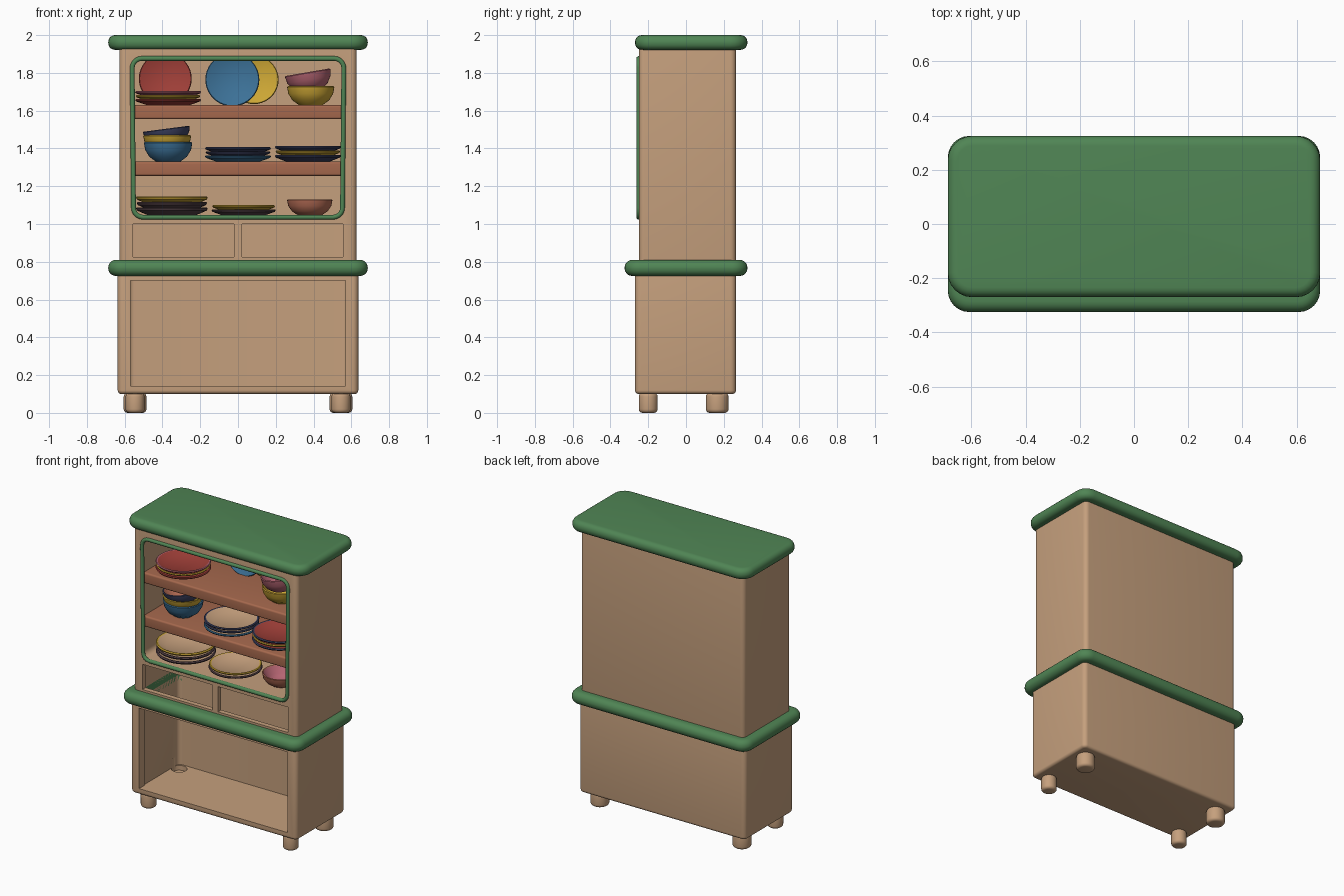
import bpy, bmesh, math
from mathutils import Vector

if "Cube" in bpy.data.objects:
    bpy.data.objects.remove(bpy.data.objects["Cube"])


def material(name, r, g, b):
    m = bpy.data.materials.new(name)
    m.use_nodes = True
    m.diffuse_color = (r, g, b, 1)
    m.node_tree.nodes["Principled BSDF"].inputs["Base Color"].default_value = (r, g, b, 1)
    return m


tan = material("tan wood", 0.56, 0.35, 0.205)
green = material("green paint", 0.08, 0.235, 0.09)
brown = material("brown shelf wood", 0.38, 0.14, 0.075)
red = material("red glaze", 0.35, 0.05, 0.04)
blue = material("blue glaze", 0.045, 0.165, 0.31)
yellow = material("yellow glaze", 0.6, 0.38, 0.035)
navy = material("navy glaze", 0.05, 0.058, 0.13)
pink = material("pink glaze", 0.46, 0.13, 0.17)
plum = material("plum glaze", 0.1, 0.06, 0.07)
terracotta = material("terracotta glaze", 0.46, 0.15, 0.09)


def finish(bm, name, mats):
    bmesh.ops.recalc_face_normals(bm, faces=bm.faces[:])
    me = bpy.data.meshes.new(name)
    bm.to_mesh(me)
    bm.free()
    ob = bpy.data.objects.new(name, me)
    bpy.context.collection.objects.link(ob)
    for m in mats:
        me.materials.append(m)
    return ob


def smooth(ob):
    bpy.ops.object.select_all(action='DESELECT')
    ob.select_set(True)
    bpy.context.view_layer.objects.active = ob
    bpy.ops.object.shade_smooth_by_angle(angle=math.radians(35))


def box(name, lo, hi, mat, corner=0, edge=0, axis=2):
    """Box with corners rounded about one axis, then softened edges."""
    bm = bmesh.new()
    bmesh.ops.create_cube(bm, size=1)
    lo, hi = Vector(lo), Vector(hi)
    for v in bm.verts:
        v.co = (lo + hi) / 2 + v.co * (hi - lo)
    if corner:
        es = [e for e in bm.edges
              if abs((e.verts[0].co - e.verts[1].co).normalized()[axis]) > 0.9]
        bmesh.ops.bevel(bm, geom=es, offset=corner, segments=6, profile=0.5, affect='EDGES')
    if edge:
        es = [e for e in bm.edges if e.calc_face_angle(0) > 0.8]
        bmesh.ops.bevel(bm, geom=es, offset=edge, segments=5, profile=0.5, affect='EDGES')
    return finish(bm, name, [mat])


def cylinder(name, x, y, r, z0, z1, mat, edge=0):
    bm = bmesh.new()
    bmesh.ops.create_cone(bm, cap_ends=True, segments=32, radius1=r, radius2=r, depth=z1 - z0)
    bmesh.ops.translate(bm, verts=bm.verts[:], vec=(x, y, (z0 + z1) / 2))
    if edge:
        es = [e for e in bm.edges if e.calc_face_angle(0) > 0.8]
        bmesh.ops.bevel(bm, geom=es, offset=edge, segments=4, profile=0.5, affect='EDGES')
    return finish(bm, name, [mat])


def cut(ob, *cutters):
    """Subtract the cutters from a part and discard them."""
    for c in cutters:
        c.hide_render = True
        mod = ob.modifiers.new("cut", 'BOOLEAN')
        mod.operation, mod.solver, mod.object = 'DIFFERENCE', 'EXACT', c
        bpy.context.view_layer.objects.active = ob
        bpy.ops.object.modifier_apply(modifier=mod.name)
        bpy.data.objects.remove(c)
    smooth(ob)


# Lower cabinet: hollow, open at the front and up through the counter
def cavity(z0, z1, mat):
    return box("cavity_cutter", (-0.58, -0.215, z0), (0.58, 0.18, z1), mat, corner=0.03)


lower = box("lower_cabinet", (-0.637, -0.27, 0.1), (0.637, 0.265, 0.76), tan, 0.03, 0.02)
cut(lower, cavity(0.14, 0.9, tan),
    box("door_cutter", (-0.57, -0.4, 0.142), (0.57, -0.1, 0.7), tan),
    cylinder("hole_cutter", -0.535, 0.12, 0.05, 0.107, 0.2, tan))

# Counter and crown slabs
counter = box("counter", (-0.687, -0.325, 0.725), (0.687, 0.325, 0.81), green, 0.08, 0.04)
cut(counter, cavity(0.6, 0.9, green))
smooth(box("crown", (-0.687, -0.27, 1.922), (0.687, 0.325, 2.0), green, 0.09, 0.036))

# Upper cabinet: display opening above two drawer openings
upper = box("upper_cabinet", (-0.628, -0.25, 0.79), (0.628, 0.265, 1.95), tan, 0.03, 0.012)
cut(upper, cavity(0.6, 1.008, tan),
    box("drawer_cutter", (-0.557, -0.4, 0.825), (-0.022, -0.1, 1.0), tan),
    box("drawer_cutter", (0.022, -0.4, 0.825), (0.557, -0.1, 1.0), tan),
    box("display_cutter", (-0.565, -0.4, 1.045), (0.565, 0.2, 1.875), tan, 0.04, axis=1))

# Green trim around the display opening
path = []
for i, (sx, sz) in enumerate([(1, 1), (-1, 1), (-1, -1), (1, -1)]):
    for k in range(6):
        a = math.radians(90 * i + 18 * k)
        half = 0.56 if sz > 0 else 0.553
        path.append((sx * (half - 0.05) + 0.05 * math.cos(a), -0.25,
                     1.456 + sz * 0.37 + 0.05 * math.sin(a)))
cu = bpy.data.curves.new("display_trim", 'CURVE')
cu.dimensions = '3D'
cu.bevel_depth, cu.bevel_resolution = 0.013, 3
sp = cu.splines.new('POLY')
sp.points.add(len(path) - 1)
for p, co in zip(sp.points, path):
    p.co = (*co, 1)
sp.use_cyclic_u = True
cu.materials.append(green)
bpy.context.collection.objects.link(bpy.data.objects.new("display_trim", cu))

# Shelves
for name, z in (("middle_shelf", 1.255), ("top_shelf", 1.555)):
    smooth(box(name, (-0.568, -0.235, z), (0.568, 0.205, z + 0.075), brown, edge=0.012))

# Feet
for side, x in (("right", -0.545), ("left", 0.545)):
    smooth(cylinder(side + "_front_foot", x, -0.2, 0.05, 0, 0.106, tan, 0.02))
    smooth(cylinder(side + "_back_foot", x, 0.165, 0.06, 0, 0.106, tan, 0.02))


# Crockery: lathed profiles as (radius, height) fractions, with a glazed inside
PLATE = [(0, 0), (.65, 0), (.97, .6), (1, .85), (.97, 1), (.92, .95), (.66, .35), (0, .3)]
BOWL = [(0, 0), (.5, 0), (.78, .25), (.95, .6), (1, .95), (.96, 1), (.92, .95),
        (.72, .4), (.45, .15), (0, .12)]


def dish(name, profile, x, z, r, h, outside, inside, y=-0.07, rot=(0, 0, 0)):
    bm = bmesh.new()
    n = 40
    rings = []
    for pr, ph in profile:
        if pr == 0:
            rings.append([bm.verts.new((0, 0, ph * h))] * n)
        else:
            rings.append([bm.verts.new((pr * r * math.cos(math.tau * k / n),
                                        pr * r * math.sin(math.tau * k / n), ph * h))
                          for k in range(n)])
    top = max(range(len(profile)), key=lambda i: profile[i][1])
    for i in range(len(rings) - 1):
        a, b = rings[i], rings[i + 1]
        for k in range(n):
            j = (k + 1) % n
            f = bm.faces.new(list(dict.fromkeys((a[k], a[j], b[j], b[k]))))
            f.material_index = 1 if i > top else 0
    ob = finish(bm, name, [outside, inside])
    ob.location, ob.rotation_euler = (x, y, z), rot
    smooth(ob)


def plate_stack(name, x, z, r, step, colours, inside):
    for i, c in enumerate(colours):
        dish(f"{name}_{i + 1}", PLATE, x, z + i * step, r - 0.004 * (i % 2), step * 1.5, c, inside)


plate_stack("top_plates", -0.37, 1.63, 0.175, 0.021, [red, yellow, pink], red)
plate_stack("middle_plates", 0.0, 1.33, 0.175, 0.022, [blue, navy, navy], tan)
plate_stack("side_plates", 0.37, 1.33, 0.175, 0.024, [navy, yellow, navy], red)
plate_stack("large_plates", -0.35, 1.045, 0.19, 0.029, [plum, plum, yellow], tan)
plate_stack("small_plates", 0.03, 1.045, 0.17, 0.022, [plum, yellow], tan)

dish("top_yellow_bowl", BOWL, 0.385, 1.63, 0.125, 0.1, yellow, yellow)
dish("top_pink_bowl", BOWL, 0.385, 1.705, 0.122, 0.1, pink, pink, rot=(0, -0.17, 0))
dish("middle_blue_bowl", BOWL, -0.37, 1.33, 0.128, 0.105, blue, blue)
dish("middle_yellow_bowl", BOWL, -0.375, 1.385, 0.127, 0.085, yellow, yellow)
dish("middle_navy_bowl", BOWL, -0.37, 1.425, 0.125, 0.08, navy, terracotta, rot=(0, -0.13, 0))
dish("bottom_bowl", BOWL, 0.38, 1.045, 0.12, 0.085, terracotta, pink)

# Plates standing against the back
lean = (math.radians(82), 0, 0)
dish("standing_red_plate", PLATE, -0.385, 1.765, 0.14, 0.035, red, red, 0.165, lean)
dish("standing_blue_plate", PLATE, -0.03, 1.76, 0.143, 0.035, blue, blue, 0.145, lean)
dish("standing_yellow_plate", PLATE, 0.085, 1.76, 0.13, 0.03, yellow, yellow, 0.18, lean)
